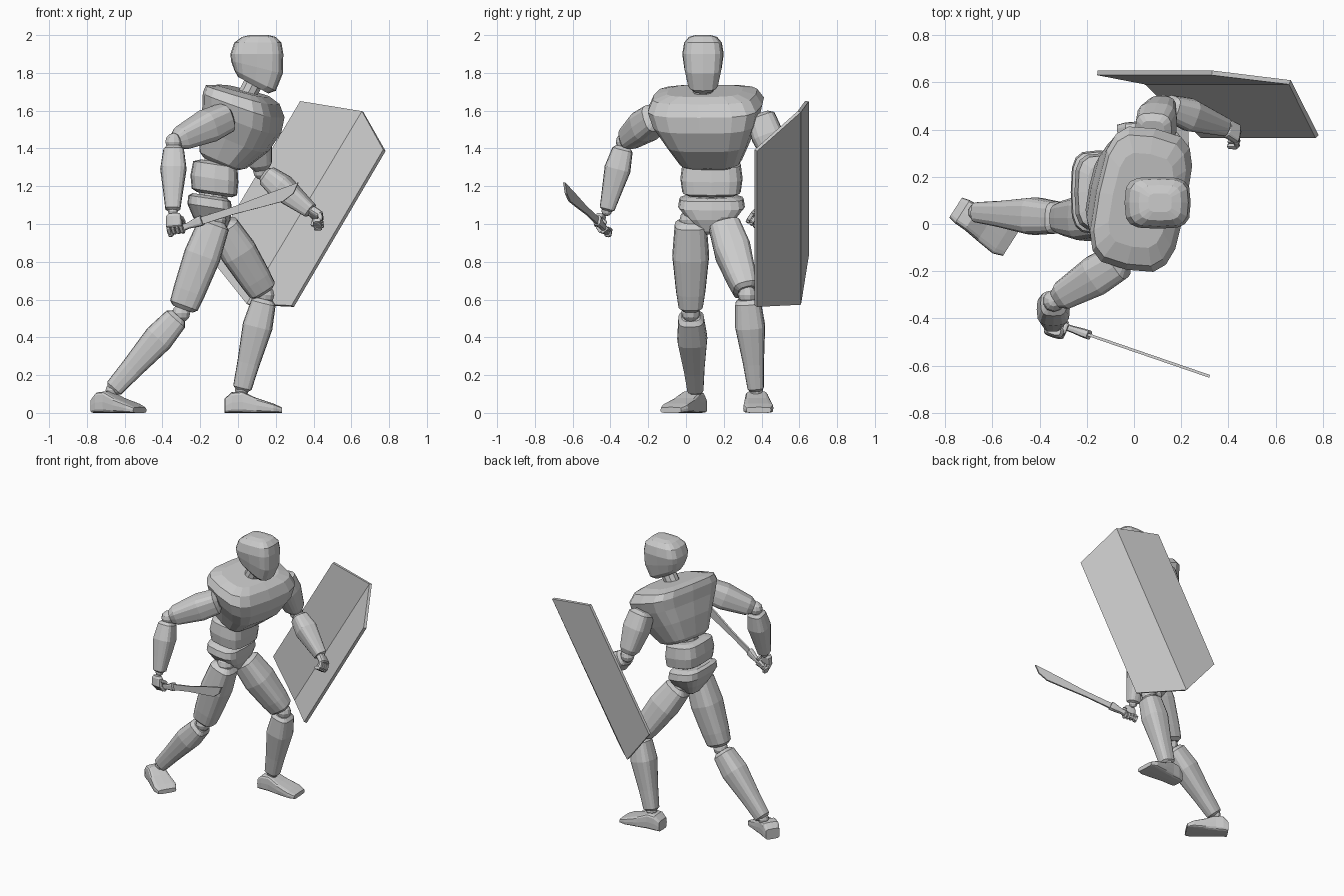
import bpy, bmesh, math
from mathutils import Vector as V

if "Cube" in bpy.data.objects:
    bpy.data.objects.remove(bpy.data.objects["Cube"])

grey = bpy.data.materials.new("plain_grey")
grey.use_nodes = True
grey.diffuse_color = (0.6, 0.6, 0.6, 1)
grey.node_tree.nodes["Principled BSDF"].inputs["Base Color"].default_value = (0.6, 0.6, 0.6, 1)


def finish(name, bm):
    bmesh.ops.recalc_face_normals(bm, faces=bm.faces)
    mesh = bpy.data.meshes.new(name)
    bm.to_mesh(mesh)
    bm.free()
    mesh.materials.append(grey)
    ob = bpy.data.objects.new(name, mesh)
    bpy.context.collection.objects.link(ob)
    return ob


def loft(name, rings, n=16, power=3.6):
    """Skin rounded-box rings given as (centre, half-width vector, half-depth vector)."""
    def sp(v):
        return math.copysign(abs(v) ** (2 / power), v)
    bm = bmesh.new()
    loops = []
    for c, w, d in rings:
        angles = [2 * math.pi * i / n for i in range(n)]
        loops.append([bm.verts.new(c + w * sp(math.cos(a)) + d * sp(math.sin(a))) for a in angles])
    for a, b in zip(loops, loops[1:]):
        for i in range(n):
            j = (i + 1) % n
            bm.faces.new((a[i], a[j], b[j], b[i]))
    bm.faces.new(loops[0])
    bm.faces.new(loops[-1])
    return finish(name, bm)


def limb(name, p, q, side, profile, n=16, power=3.2):
    """Rounded block from p to q; profile rows are (position, half-width, half-depth)."""
    p, q = V(p), V(q)
    axis = (q - p).normalized()
    s = V(side)
    s = (s - axis * s.dot(axis)).normalized()
    f = axis.cross(s)
    return loft(name, [(p.lerp(q, t), s * w, f * d) for t, w, d in profile], n, power)


def stack(name, rows, left, front):
    """Torso block; rows are (x, y, z, half-width, half-depth, tilt)."""
    left, front = V(left), V(front)
    loft(name, [(V((x, y, z)), left * w, (front + V((0, 0, tilt))) * d)
                for x, y, z, w, d, tilt in rows])


def ball(name, centre, r):
    bm = bmesh.new()
    bmesh.ops.create_uvsphere(bm, u_segments=10, v_segments=6, radius=r)
    bmesh.ops.translate(bm, verts=bm.verts, vec=centre)
    finish(name, bm)


# Head and torso
stack("head", [
    (.08, .09, 1.735, .055, .08, -.55), (.09, .09, 1.76, .082, .11, -.5),
    (.1, .09, 1.83, .1, .137, -.25), (.1, .09, 1.9, .11, .14, 0),
    (.105, .09, 1.96, .1, .125, 0), (.11, .09, 1.99, .075, .09, 0),
    (.11, .09, 2.0, .04, .05, 0)], (0, 1, 0), (1, 0, 0))
stack("chest", [
    (-.09, .135, 1.32, .13, .09, -.4), (-.08, .135, 1.34, .165, .12, -.4),
    (-.02, .125, 1.45, .225, .175, -.4), (.02, .11, 1.55, .28, .2, -.36),
    (.03, .105, 1.63, .305, .205, -.33), (.025, .1, 1.685, .275, .185, -.28),
    (.03, .1, 1.705, .2, .13, -.25)], (.2, .98, 0), (.92, -.18, 0))
stack("belly", [
    (-.125, .135, 1.155, .125, .09, -.15), (-.125, .135, 1.17, .155, .12, -.15),
    (-.125, .135, 1.24, .165, .127, -.15), (-.12, .135, 1.315, .155, .117, -.15),
    (-.115, .135, 1.33, .12, .08, -.15)], (0, 1, 0), (1, 0, 0))
stack("pelvis", [
    (-.15, .135, 1.15, .13, .09, -.15), (-.15, .135, 1.135, .17, .113, -.15),
    (-.15, .135, 1.09, .177, .118, -.15), (-.14, .135, 1.03, .13, .1, -.1),
    (-.13, .135, .96, .06, .06, 0), (-.13, .135, .945, .04, .04, 0)], (0, 1, 0), (1, 0, 0))
rod = [(0, 1, 1), (1, 1, 1)]
def scaled(r): return [(t, w * r, d * r) for t, w, d in rod]
limb("waist_joint", (-.14, .135, 1.1), (-.09, .135, 1.4), (0, 1, 0), scaled(.08), 10, 2)
limb("neck", (.03, .09, 1.65), (.11, .09, 1.8), (0, 1, 0), scaled(.052), 10, 2)

# Limb block shapes
thigh = [(0, .05, .055), (.05, .085, .085), (.4, .098, .098), (.8, .078, .086),
         (.96, .066, .078), (1, .045, .055)]
shin = [(0, .05, .045), (.04, .068, .066), (.3, .08, .08), (.7, .056, .06),
        (.97, .044, .05), (1, .03, .035)]
upper_arm = [(0, .05, .05), (.06, .078, .078), (.4, .086, .086), (.9, .062, .062), (1, .042, .042)]
forearm = [(0, .038, .038), (.05, .055, .055), (.35, .07, .07), (.8, .048, .048),
           (.97, .04, .04), (1, .025, .025)]


def foot(name, heel, toe):
    """Wedge-shaped foot lying on the ground."""
    heel, toe = V(heel), V(toe)
    side = (toe - heel).cross(V((0, 0, 1))).normalized()
    rows = [(0, .05, .075), (.12, .058, .11), (.3, .06, .115), (.55, .07, .08),
            (.85, .08, .05), (1, .065, .03)]
    loft(name, [(heel.lerp(toe, t) + V((0, 0, h / 2)), side * w, V((0, 0, h / 2)))
                for t, w, h in rows], 16, 5)


def arm(tag, shoulder, elbow, wrist):
    e, s, w = V(elbow), V(shoulder), V(wrist)
    limb(tag + "_upper_arm", s, e.lerp(s, .05), (0, 1, .3), upper_arm)
    limb(tag + "_forearm", e.lerp(w, .07), w, (0, 1, .3), forearm)
    ball(tag + "_elbow", e, .047)
    ball(tag + "_wrist", w, .028)


def leg(tag, hip, knee, ankle, heel, toe):
    h, k, a = V(hip), V(knee), V(ankle)
    limb(tag + "_thigh", h, k.lerp(h, .04), (0, 1, 0), thigh)
    limb(tag + "_shin", k.lerp(a, .04), a, (0, 1, 0), shin)
    for part, at, r in (("hip", h, .06), ("knee", k, .05), ("ankle", a, .038)):
        ball(tag + "_" + part, at, r)
    foot(tag + "_foot", heel, toe)


def hand(tag, wrist, direction, curl):
    """Palm block, four two-part fingers and a thumb."""
    w, d, c = V(wrist), V(direction).normalized(), V(curl)
    c = (c - d * c.dot(d)).normalized()
    across = d.cross(c)
    block = [(0, .03, .018), (.2, .042, .024), (.9, .045, .022), (1, .038, .015)]
    end = w + d * .075
    limb(tag + "_palm", w, end, across, block)
    bit = [(0, .008, .01), (.15, .0105, .0125), (.85, .01, .012), (1, .006, .008)]
    for i in range(4):
        base = end + across * (i - 1.5) * .023
        mid = base + d * .025 + c * .03
        limb(tag + "_finger_base", base - d * .008, mid, across, bit, 8)
        limb(tag + "_finger_tip", mid, mid + c * .03 - d * .03, across, bit, 8)
    thumb = w + d * .025 + across * .04
    limb(tag + "_thumb", thumb, thumb + c * .05 + d * .025, across, bit, 8)


arm("right", (-.05, -.15, 1.57), (-.34, -.325, 1.435), (-.345, -.42, 1.07))
arm("left", (.08, .39, 1.58), (.125, .5, 1.28), (.39, .41, 1.065))
leg("right", (-.12, .025, 1.02), (-.3, .025, .53), (-.665, .05, .12),
    (-.755, .07, 0), (-.52, -.08, 0))
leg("left", (-.09, .2, 1.0), (.145, .325, .625), (.02, .37, .12),
    (-.07, .37, 0), (.23, .385, 0))
hand("right", (-.34, -.45, 1.055), (.05, -.15, -1), (.3, .95, 0))
hand("left", (.385, .41, 1.07), (.75, -.42, -.5), (-.3, -.5, -.8))

# Short curved sword
guard, tip = V((-.19, -.47, 1.02)), V((.32, -.645, 1.22))
along = (tip - guard).normalized()
length = (tip - guard).length
up = V((0, 0, 1))
up = (up - along * along.z).normalized()
limb("sword_handle", guard - along * .2, guard, up,
     [(0, .022, .018), (.08, .024, .02), (.12, .016, .013), (.5, .018, .015),
      (.6, .017, .015), (.9, .028, .02), (1, .028, .02)], 10)
outline = [(0, .018), (.35, .005), (.7, .004), (1, .0), (.92, -.045), (.8, -.064),
           (.6, -.052), (.3, -.032), (0, -.022)]
bm = bmesh.new()
bm.faces.new([bm.verts.new(guard + along * length * s + up * v) for s, v in outline])
blade = finish("sword_blade", bm)
blade.modifiers.new("thickness", "SOLIDIFY").thickness = .012
blade.modifiers["thickness"].offset = 0

# Folded six-cornered shield: an upper and a lower row, joined by two panels
bm = bmesh.new()
upper = [bm.verts.new(p) for p in ((.33, .64, 1.65), (.66, .6, 1.595), (.775, .37, 1.39))]
lower = [bm.verts.new(p) for p in ((-.155, .64, .83), (.05, .6, .575), (.29, .37, .565))]
for i in (0, 1):
    bm.faces.new((upper[i], upper[i + 1], lower[i + 1], lower[i]))
shield = finish("shield", bm)
shield.modifiers.new("thickness", "SOLIDIFY").thickness = .02
shield.modifiers["thickness"].offset = 0
